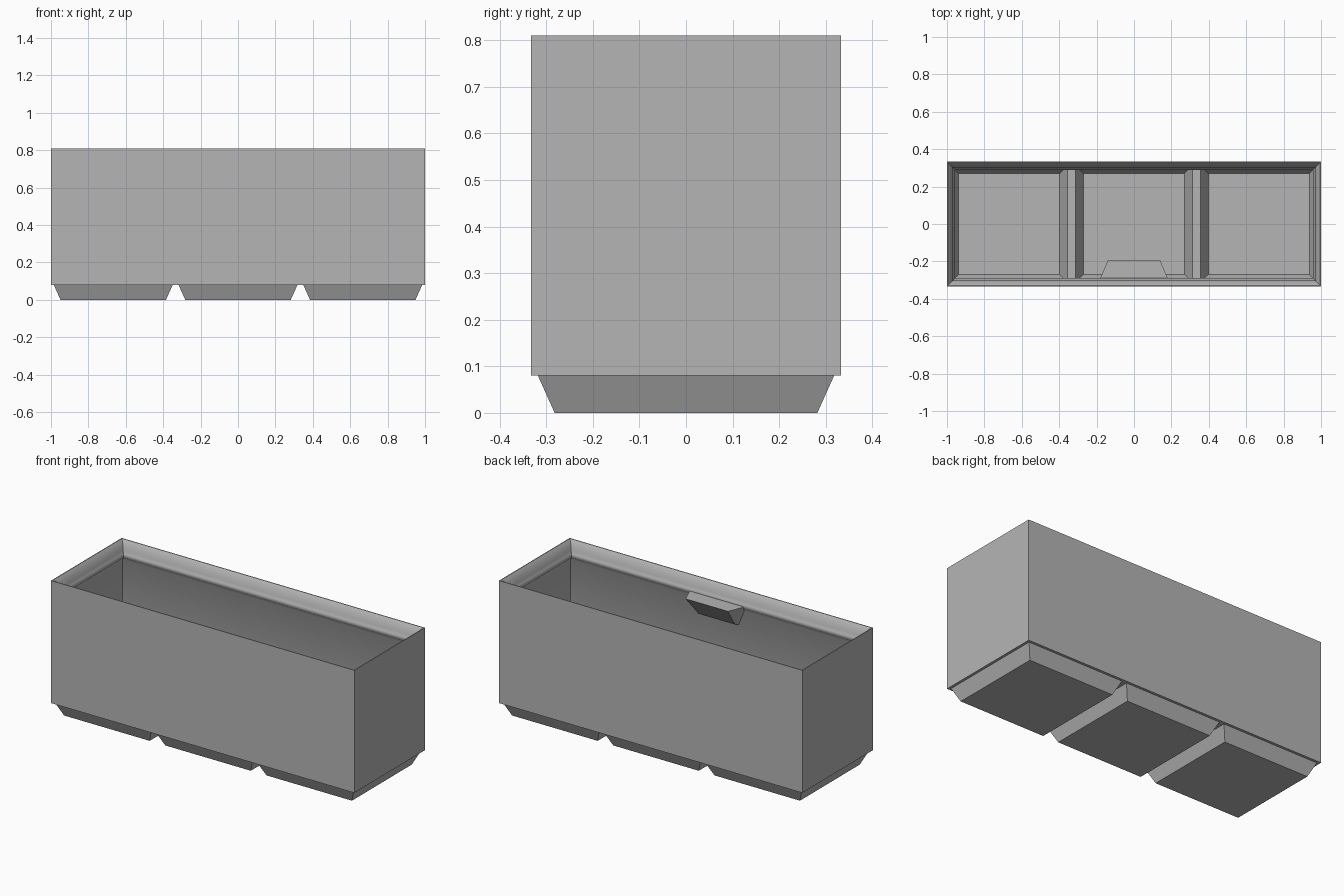
import bpy
import bmesh
from math import radians

cube = bpy.data.objects.get("Cube")
if cube:
    bpy.data.objects.remove(cube, do_unlink=True)

# Single plain material
grey = bpy.data.materials.new("light_grey_plastic")
grey.use_nodes = True
colour = (0.46, 0.46, 0.46, 1)
grey.diffuse_color = colour
grey.node_tree.nodes["Principled BSDF"].inputs["Base Color"].default_value = colour

HX, HY = 1.0, 0.333          # outer half sizes
BASE, TOP = 0.08, 0.81       # body underside and rim heights
WALL = 0.0155                # wall thickness
FLOOR = 0.1                  # height of the ridges between pockets
CENTRES = (-0.667, 0, 0.667)  # the three cells


def finish(bm, name):
    bmesh.ops.remove_doubles(bm, verts=bm.verts, dist=1e-5)
    mesh = bpy.data.meshes.new(name)
    bm.to_mesh(mesh)
    bm.free()
    mesh.materials.append(grey)
    obj = bpy.data.objects.new(name, mesh)
    bpy.context.collection.objects.link(obj)
    return obj


def ring(bm, x0, x1, y0, y1, z):
    corners = ((x0, y0), (x1, y0), (x1, y1), (x0, y1))
    return [bm.verts.new((x, y, z)) for x, y in corners]


def loft(bm, rings):
    for a, b in zip(rings, rings[1:]):
        for i in range(4):
            j = (i + 1) % 4
            bm.faces.new((a[i], a[j], b[j], b[i]))


def cell_plate(name, hx, hy, z, half_top, half_bottom, z_bottom, downward):
    """Flat plate with three tapered square cells sunk below it."""
    bm = bmesh.new()
    xs = [-hx] + [c + s * half_top for c in CENTRES for s in (-1, 1)] + [hx]
    ys = [-hy, -half_top, half_top, hy]
    for i in range(len(xs) - 1):
        for j in range(3):
            top = ring(bm, xs[i], xs[i + 1], ys[j], ys[j + 1], z)
            if i % 2 and j == 1:
                c = CENTRES[i // 2]
                low = ring(bm, c - half_bottom, c + half_bottom,
                           -half_bottom, half_bottom, z_bottom)
                loft(bm, [top, low])
                bm.faces.new(low)
            else:
                bm.faces.new(top)
    if downward:
        bmesh.ops.reverse_faces(bm, faces=bm.faces)
    return finish(bm, name)


# Walls: outer skin, stacking lip and inner skin as (inset, height)
profile = [(0, BASE), (0, TOP), (0.005, TOP), (0.03, TOP - 0.028),
           (0.03, TOP - 0.055), (0.043, TOP - 0.067), (0.043, TOP - 0.09),
           (WALL, TOP - 0.118), (WALL, FLOOR)]
bm = bmesh.new()
loft(bm, [ring(bm, d - HX, HX - d, d - HY, HY - d, z) for d, z in profile])
walls = finish(bm, "walls")
bpy.ops.object.select_all(action="DESELECT")
walls.select_set(True)
bpy.context.view_layer.objects.active = walls
bpy.ops.object.shade_smooth_by_angle(angle=radians(48))

# Underside with three tapered feet, and the matching pockets inside
cell_plate("feet", HX, HY, BASE, 0.318, 0.282, 0, True)
cell_plate("inner_floor", HX - WALL, HY - WALL, FLOOR, 0.3125, 0.27, 0.013, False)

# Label tab: flat top, sloping underside, fixed to the front wall
bm = bmesh.new()
outline = ((0.178, -0.285, 0.73), (0.14, -0.195, 0.73), (0.12, -0.29, 0.61),
           (0.125, -0.318, 0.6), (0.178, -0.318, 0.73))
for x, y, z in outline:
    for side in (-1, 1):
        bm.verts.new((side * x, y, z))
bmesh.ops.convex_hull(bm, input=bm.verts)
bmesh.ops.dissolve_limit(bm, angle_limit=0.02, verts=bm.verts, edges=bm.edges)
bmesh.ops.recalc_face_normals(bm, faces=bm.faces)
finish(bm, "label_tab")
